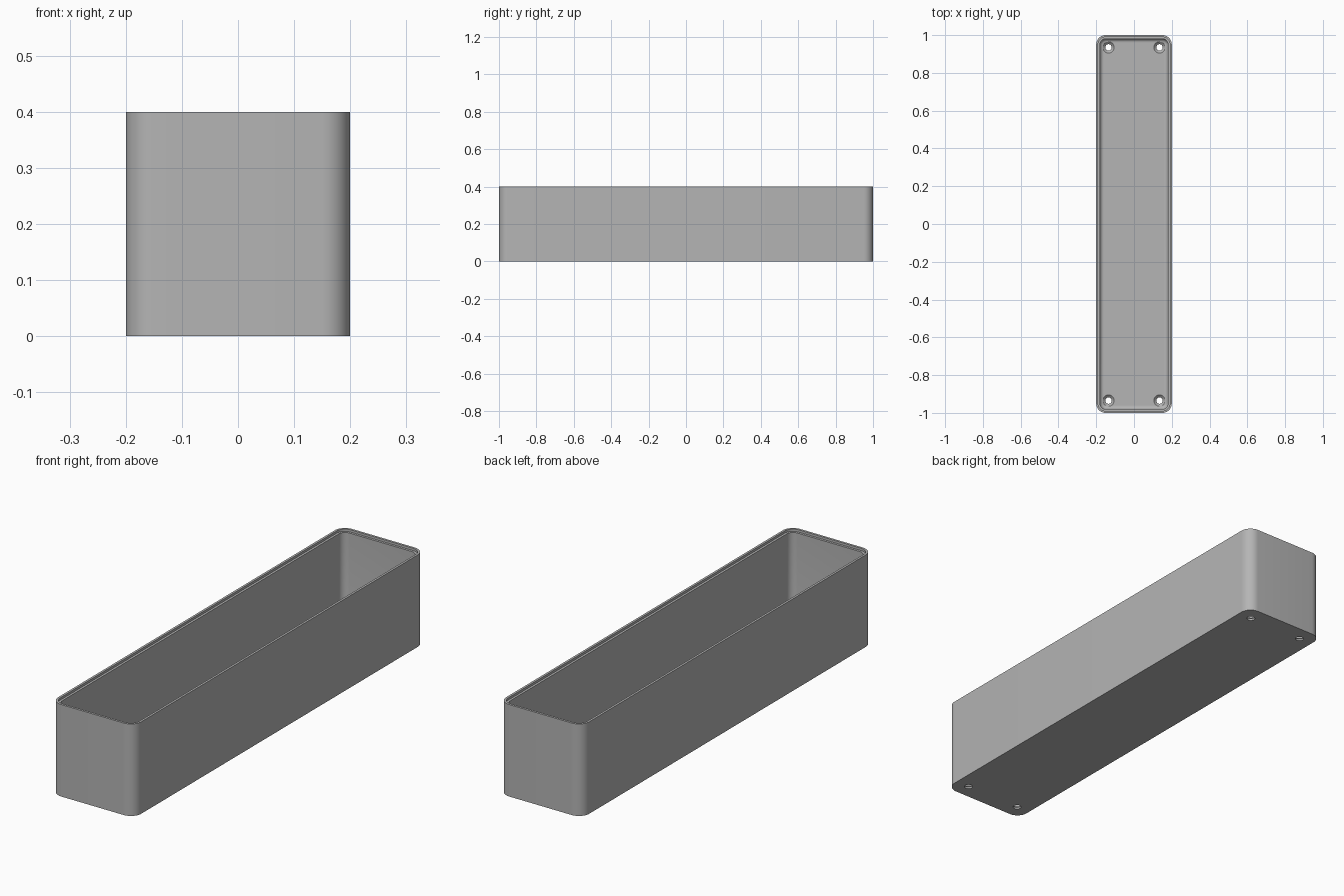
import bpy, bmesh, math

if "Cube" in bpy.data.objects:
    bpy.data.objects.remove(bpy.data.objects["Cube"], do_unlink=True)

HALF_X, HALF_Y, HEIGHT = 0.2, 1.0, 0.4
CORNER, WALL, FLOOR, FILLET = 0.05, 0.02, 0.02, 0.02
STEPS = 10

grey = bpy.data.materials.new("plain grey")
grey.use_nodes = True
colour = (0.46, 0.46, 0.46, 1)
grey.diffuse_color = colour
grey.node_tree.nodes["Principled BSDF"].inputs["Base Color"].default_value = colour


def make_object(name, bm):
    bmesh.ops.recalc_face_normals(bm, faces=bm.faces)
    mesh = bpy.data.meshes.new(name)
    bm.to_mesh(mesh)
    bm.free()
    mesh.materials.append(grey)
    obj = bpy.data.objects.new(name, mesh)
    bpy.context.collection.objects.link(obj)
    return obj


def rounded_loop(bm, inset, z):
    """Rounded rectangle of vertices, inset from the outer wall."""
    r = max(CORNER - inset, 0.008)
    cx, cy = HALF_X - inset - r, HALF_Y - inset - r
    verts = []
    for quarter, (sx, sy) in enumerate([(1, 1), (-1, 1), (-1, -1), (1, -1)]):
        for i in range(STEPS + 1):
            a = (quarter + i / STEPS) * math.pi / 2
            verts.append(bm.verts.new((sx * cx + r * math.cos(a),
                                       sy * cy + r * math.sin(a), z)))
    return verts


def loft(bm, loops):
    for low, high in zip(loops, loops[1:]):
        n = len(low)
        for i in range(n):
            j = (i + 1) % n
            bm.faces.new((low[i], low[j], high[j], high[i]))
    bm.faces.new(loops[0])
    bm.faces.new(loops[-1])


# Tray wall section: outside, stepped rim, inside, rounded floor edge
section = [(0, 0), (0, HEIGHT), (WALL / 2, HEIGHT),
           (WALL / 2, HEIGHT - 0.01), (WALL, HEIGHT - 0.01)]
for i in range(7):
    a = i / 6 * math.pi / 2
    section.append((WALL + FILLET * (1 - math.cos(a)),
                    FLOOR + FILLET * (1 - math.sin(a))))
bm = bmesh.new()
loft(bm, [rounded_loop(bm, inset, z) for inset, z in section])
tray = make_object("tray", bm)

# Countersunk screw hole cutters near the four corners
bm = bmesh.new()
profile = [(0.017, -0.02), (0.017, 0.008), (0.03, FLOOR), (0.03, 0.03)]
for sx in (-1, 1):
    for sy in (-1, 1):
        rings = []
        for r, z in profile:
            angles = [k / 32 * math.tau for k in range(32)]
            rings.append([bm.verts.new((sx * 0.135 + r * math.cos(a),
                                        sy * 0.935 + r * math.sin(a), z))
                          for a in angles])
        loft(bm, rings)
cutter = make_object("screw_hole_cutter", bm)
cutter.hide_render = True
cutter.hide_viewport = True

holes = tray.modifiers.new("screw holes", "BOOLEAN")
holes.operation = "DIFFERENCE"
holes.solver = "EXACT"
holes.object = cutter

# Bake the holes, remove the cutter and smooth the curved walls
bpy.context.view_layer.objects.active = tray
tray.select_set(True)
bpy.ops.object.modifier_apply(modifier=holes.name)
bpy.data.objects.remove(cutter, do_unlink=True)
bpy.ops.object.shade_smooth_by_angle(angle=math.radians(30))
